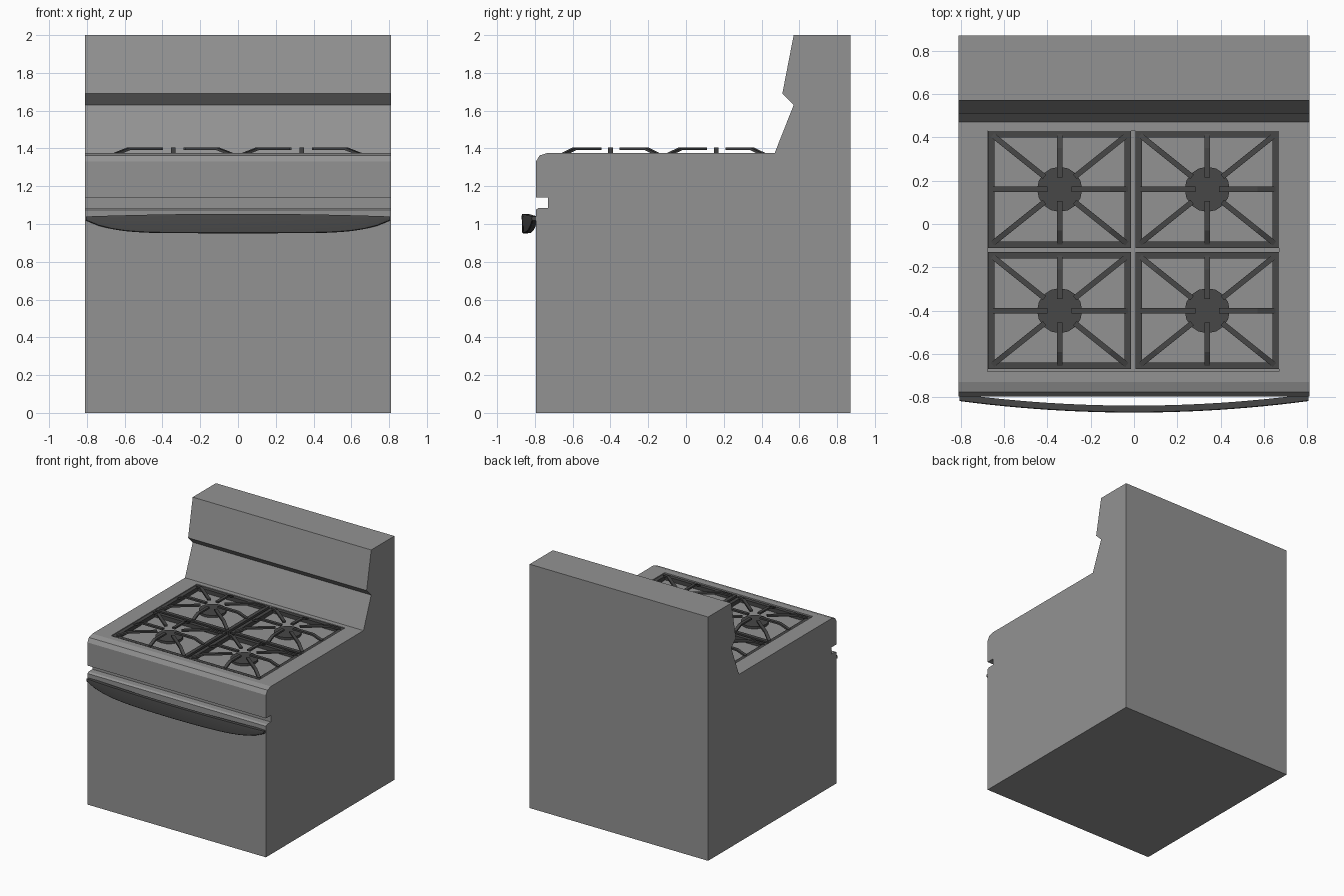
import bpy, bmesh
from mathutils import Vector

if "Cube" in bpy.data.objects:
    bpy.data.objects.remove(bpy.data.objects["Cube"])


def material(name, v):
    m = bpy.data.materials.new(name)
    m.diffuse_color = (v, v, v, 1)
    m.use_nodes = True
    m.node_tree.nodes["Principled BSDF"].inputs["Base Color"].default_value = m.diffuse_color
    return m


dark = material("dark_iron", .063)
enamel = material("grey_enamel", .29)


def make(name, bm, mat):
    bmesh.ops.recalc_face_normals(bm, faces=bm.faces)
    me = bpy.data.meshes.new(name)
    bm.to_mesh(me)
    bm.free()
    ob = bpy.data.objects.new(name, me)
    bpy.context.collection.objects.link(ob)
    me.materials.append(mat)
    return ob


def loft(bm, sections):
    """Skin a list of closed sections and cap both ends."""
    rings = [[bm.verts.new(p) for p in s] for s in sections]
    n = len(rings[0])
    for a, b in zip(rings, rings[1:]):
        for i in range(n):
            j = (i + 1) % n
            bm.faces.new((a[i], a[j], b[j], b[i]))
    bm.faces.new(rings[0])
    bm.faces.new(rings[-1][::-1])


def box(bm, x0, x1, y0, y1, z0, z1):
    loft(bm, [[(x0, y0, z), (x1, y0, z), (x1, y1, z), (x0, y1, z)] for z in (z0, z1)])


# Range body with backsplash: side profile extruded across the width
profile = [(-.795, 0), (.87, 0), (.87, 2), (.57, 2), (.51, 1.69), (.57, 1.63),
           (.47, 1.377), (-.73, 1.377), (-.775, 1.363), (-.795, 1.33),
           (-.795, 1.14), (-.73, 1.14), (-.73, 1.085), (-.78, 1.085), (-.795, 1.075)]
bm = bmesh.new()
loft(bm, [[(x, y, z) for y, z in profile] for x in (-.81, .81)])
body = make("range_body", bm, enamel)

# Shallow cooktop recess
FLOOR = 1.34
bm = bmesh.new()
box(bm, -.675, .67, -.68, .43, FLOOR, 1.5)
cutter = make("recess_cutter", bm, enamel)
cutter.hide_render = True
mod = body.modifiers.new("recess", 'BOOLEAN')
mod.operation = 'DIFFERENCE'
mod.solver = 'EXACT'
mod.object = cutter
bpy.context.view_layer.objects.active = body
bpy.ops.object.modifier_apply(modifier=mod.name)
bpy.data.objects.remove(cutter)


# Raised grate finger: slopes up from the frame, then runs flat to the burner
def finger(bm, c, outer, inner):
    a, b = Vector((*outer, 0)), Vector((*inner, 0))
    d = (b - a).normalized()
    side = Vector((-d.y, d.x, 0)) * .0125
    secs = []
    for t, z in ((0, 1.376), (.32, 1.406), (1, 1.406)):
        p = Vector((*c, z)) + a.lerp(b, t)
        dn = Vector((0, 0, -.014))
        secs.append([p - side, p + side, p + side + dn, p - side + dn])
    loft(bm, secs)


# Four grates and burners
W, H, B = .33, .27, .03
for row, cy in (("back", .16), ("front", -.40)):
    for col, cx in (("left", -.343), ("right", .338)):
        bm = bmesh.new()
        for s in (-1, 1):
            x0, x1 = sorted((cx + s * W, cx + s * (W - B)))
            box(bm, x0, x1, cy - H, cy + H, FLOOR, 1.372)
            y0, y1 = sorted((cy + s * H, cy + s * (H - B)))
            box(bm, cx - W + B, cx + W - B, y0, y1, FLOOR, 1.372)
            finger(bm, (cx, cy), (s * (W - .015), 0), (s * .055, 0))
            finger(bm, (cx, cy), (0, s * (H - .015)), (0, s * .055))
            for q in (-1, 1):
                finger(bm, (cx, cy), (s * (W - .02), q * (H - .02)), (s * .07, q * .058))
        make(f"{row}_{col}_grate", bm, dark)

        bm = bmesh.new()
        bmesh.ops.create_cone(bm, cap_ends=True, segments=16, radius1=.104,
                              radius2=.104, depth=.02)
        bmesh.ops.translate(bm, verts=bm.verts, vec=(cx, cy, FLOOR + .009))
        make(f"{row}_{col}_burner", bm, dark)

# Bowed oven door handle, tapering toward its ends
bm = bmesh.new()
secs = []
N = 24
for i in range(N + 1):
    t = -1 + 2 * i / N
    x = t * .805
    yf = -.87 + .053 * t * t
    zt = 1.054 - .014 * t * t
    zb = .951 + .067 * t ** 6
    secs.append([(x, yf + .003, zt), (x, yf, zt - .01), (x, yf + .002, zb + .004),
                 (x, yf + .006, zb), (x, yf + .03, zb), (x, yf + .032, zt)])
loft(bm, secs)
handle = make("door_handle", bm, dark)
bpy.ops.object.select_all(action='DESELECT')
handle.select_set(True)
bpy.context.view_layer.objects.active = handle
bpy.ops.object.shade_smooth_by_angle(angle=.5)
